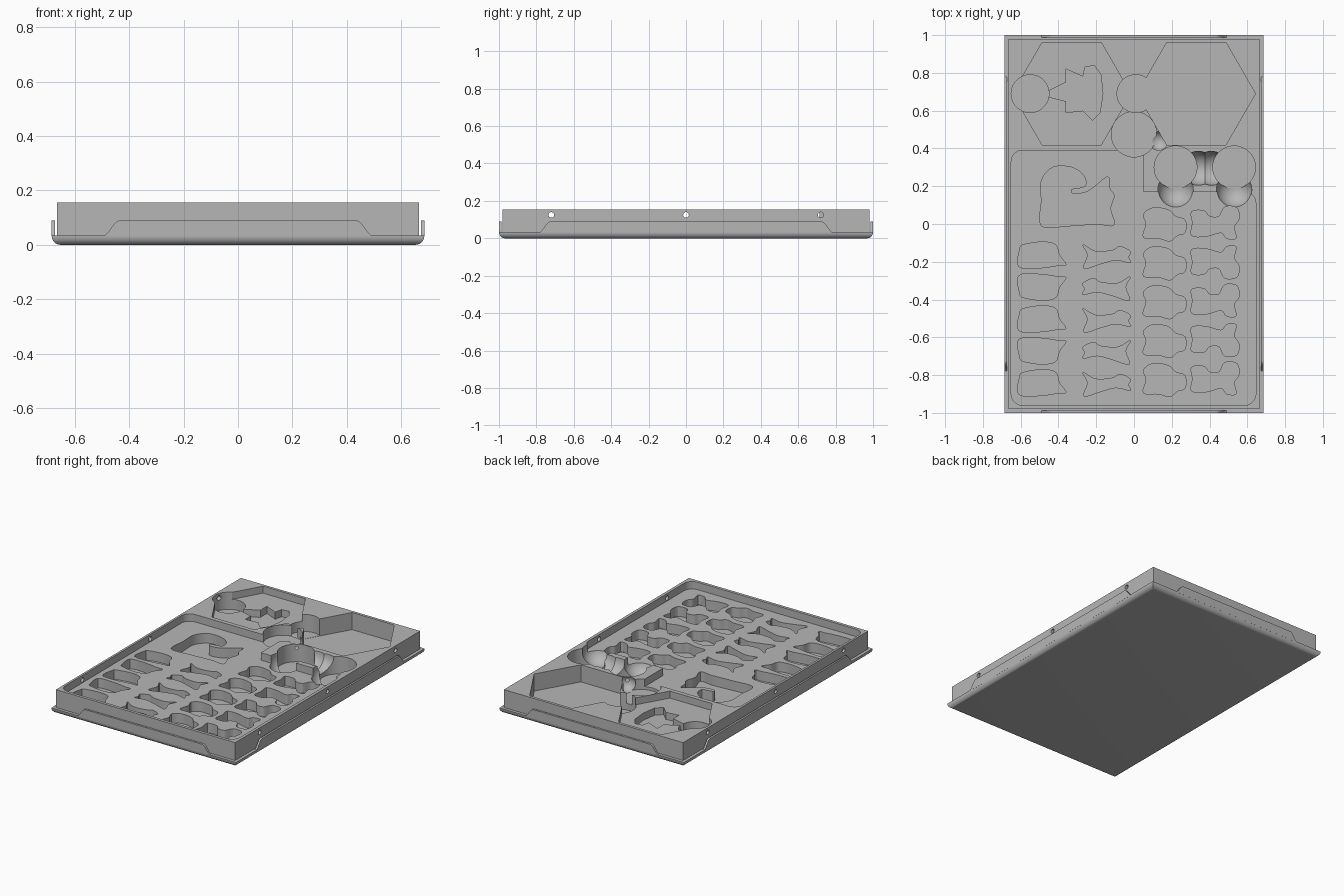
import bpy, bmesh, math
from mathutils import Vector

if "Cube" in bpy.data.objects:
    bpy.data.objects.remove(bpy.data.objects["Cube"])

grey = bpy.data.materials.new("plain grey")
grey.use_nodes = True
grey.diffuse_color = (0.47, 0.47, 0.47, 1)
grey.node_tree.nodes["Principled BSDF"].inputs["Base Color"].default_value = (0.47, 0.47, 0.47, 1)

TOP, HX, HY = 0.155, 0.665, 0.98
FLOOR, DEEP = 0.105, 0.04


def make(name, bm):
    bmesh.ops.recalc_face_normals(bm, faces=bm.faces)
    mesh = bpy.data.meshes.new(name)
    bm.to_mesh(mesh)
    bm.free()
    mesh.materials.append(grey)
    ob = bpy.data.objects.new(name, mesh)
    bpy.context.collection.objects.link(ob)
    return ob


def box(name, hx, hy, z0, z1, round_bottom=0):
    bm = bmesh.new()
    bmesh.ops.create_cube(bm, size=1)
    for v in bm.verts:
        v.co = (v.co.x * 2 * hx, v.co.y * 2 * hy, z1 if v.co.z > 0 else z0)
    if round_bottom:
        low = [e for e in bm.edges if all(v.co.z < z0 + 0.001 for v in e.verts)]
        bmesh.ops.bevel(bm, geom=low, offset=round_bottom, segments=6, profile=0.5, affect='EDGES')
    return make(name, bm)


def prism(name, pts, z0, z1=0.3):
    bm = bmesh.new()
    face = bm.faces.new([bm.verts.new((x, y, z0)) for x, y in pts])
    ext = bmesh.ops.extrude_face_region(bm, geom=[face])
    for v in ext["geom"]:
        if isinstance(v, bmesh.types.BMVert):
            v.co.z = z1
    return make(name, bm)


def circle(x, y, r, n=48, turn=0.0):
    return [(x + r * math.cos(turn + math.tau * i / n), y + r * math.sin(turn + math.tau * i / n))
            for i in range(n)]


def rounded(corners):
    """Fillet each (x, y, radius) corner of a polygon."""
    out = []
    for i, (x, y, r) in enumerate(corners):
        p = Vector((x, y))
        if not r:
            out.append((x, y))
            continue
        a = p + (Vector(corners[i - 1][:2]) - p).normalized() * r
        b = p + (Vector(corners[(i + 1) % len(corners)][:2]) - p).normalized() * r
        centre = a + b - p
        for k in range(9):
            t = k / 8 * math.pi / 2
            out.append(tuple(centre + (a - centre) * math.cos(t) + (b - centre) * math.sin(t)))
    return out


def smooth(pts, n=4):
    """Closed soft curve through the points."""
    out, m = [], len(pts)
    for i in range(m):
        a, b, c, d = (Vector(pts[(i + k) % m]) for k in (-1, 0, 1, 2))
        for k in range(n):
            t = k / n
            out.append(tuple(b + (c - a) * (t / 2) + (2 * a - 5 * b + 4 * c - d) * (t * t / 2)
                             + (3 * b - a - 3 * c + d) * (t ** 3 / 2)))
    return out


def ball(x, y, z, r):
    bm = bmesh.new()
    bmesh.ops.create_uvsphere(bm, u_segments=40, v_segments=20, radius=r)
    bmesh.ops.translate(bm, verts=bm.verts, vec=(x, y, z))
    return make("ball_cutter", bm)


# Outer tray: base with rounded underside, and low walls with swept ends
box("tray_base", 0.685, 1.0, 0, 0.035, 0.033)


def tray_wall(name, half, end, along_x, side):
    ramp = [(half + 0.065 * (1 - k / 8), 0.03 + 0.06 * (k / 8) ** 2 * (3 - 2 * k / 8)) for k in range(9)]
    outline = ramp + [(-u, z) for u, z in reversed(ramp)]
    wall = prism(name, outline, end - 0.013, end)
    for v in wall.data.vertices:
        u, z, d = v.co
        v.co = (u, d * side, z) if along_x else (d * side, u, z)
    bm = bmesh.new()
    bm.from_mesh(wall.data)
    bmesh.ops.recalc_face_normals(bm, faces=bm.faces)
    bm.to_mesh(wall.data)
    bm.free()


for side, end_name, side_name in ((-1, "front", "right"), (1, "back", "left")):
    tray_wall("tray_wall_" + end_name, 0.435, 1.0, True, side)
    tray_wall("tray_wall_" + side_name, 0.725, 0.685, False, side)

# Insert block, to be hollowed
insert = box("insert", HX, HY, 0.02, TOP)
cutters = []


def pit(pts, z):
    cutters.append(prism("pit_cutter", pts, z))


# Large shallow recess, stepped around the raised corner block
pit(rounded([(-0.65, -0.96, 0.06), (0.645, -0.96, 0.06), (0.645, 0.17, 0.06),
             (0.05, 0.17, 0), (0.05, 0.39, 0), (-0.65, 0.39, 0.06)]), FLOOR)

# Hexagonal pits with finger circles
pit(circle(-0.33, 0.69, 0.313, 6), 0.108)
pit(circle(0.33, 0.69, 0.313, 6), DEEP)
pit(circle(0.01, 0.69, 0.1), DEEP + 0.001)
pit(circle(-0.55, 0.69, 0.1), DEEP)
pit(circle(0.0, 0.475, 0.12), 0.085)
cutters.append(ball(0.13, 0.44, 0.13, 0.055))

# Figure pit in the left hexagon
pit([(-0.46, 0.7), (-0.36, 0.75), (-0.36, 0.82), (-0.27, 0.78), (-0.26, 0.83), (-0.21, 0.84),
     (-0.175, 0.79), (-0.165, 0.69), (-0.18, 0.59), (-0.22, 0.55), (-0.27, 0.6), (-0.36, 0.59),
     (-0.36, 0.65), (-0.46, 0.675)], 0.06)

# Corner block: two round wells, two scooped finger holes, rounded bridge
for x in (0.22, 0.53):
    pit(circle(x, 0.3, 0.113), DEEP - 0.003)
    cutters.append(ball(x, 0.18, 0.13, 0.094))
    pit(circle(x, 0.18, 0.0938), 0.13)
for x in (0.34, 0.41):
    cutters.append(ball(x, 0.295, TOP, 0.09))

# Large figure pit
pit(smooth([(-0.49, -0.01), (-0.49, 0.12), (-0.49, 0.23), (-0.43, 0.3), (-0.33, 0.3), (-0.265, 0.255),
            (-0.26, 0.2), (-0.33, 0.185), (-0.32, 0.16), (-0.24, 0.175), (-0.14, 0.25), (-0.13, 0.19),
            (-0.105, 0.15), (-0.125, 0.08), (-0.105, -0.005), (-0.2, 0.0), (-0.35, -0.01)]), DEEP)

# Four columns of small figure pits: outline, centre x, first y, row step
slab = [(-0.125, -0.06), (-0.12, 0.03), (-0.1, 0.055), (0.0, 0.07), (0.07, 0.055), (0.09, 0.0),
        (0.125, -0.05), (0.08, -0.055), (-0.02, -0.068)]
bone = [(-0.125, 0.055), (-0.06, 0.02), (0.03, 0.025), (0.07, 0.045), (0.125, 0.02), (0.115, -0.01),
        (0.125, -0.04), (0.05, -0.025), (-0.03, -0.045), (-0.12, -0.07), (-0.1, 0.0)]
helm = [(-0.11, 0.05), (-0.06, 0.085), (0.02, 0.075), (0.06, 0.04), (0.11, 0.02), (0.11, -0.045),
        (0.07, -0.06), (0.03, -0.09), (-0.03, -0.075), (-0.11, -0.07), (-0.095, 0.0)]
post = [(-0.125, 0.06), (-0.06, 0.065), (-0.03, 0.035), (0.02, 0.035), (0.05, 0.085), (0.115, 0.08),
        (0.125, 0.02), (0.1, -0.02), (0.11, -0.08), (0.06, -0.08), (0.03, -0.05), (-0.05, -0.07),
        (-0.125, -0.065), (-0.12, 0.0)]
for outline, cx, top_y, step, spin in ((slab, -0.485, -0.165, 0.169, (1, -1)),
                                       (bone, -0.145, -0.165, 0.169, (-1, 1)),
                                       (helm, 0.16, 0.0, 0.206, (1, 1)),
                                       (post, 0.43, 0.005, 0.206, (1, -1))):
    for row in range(5):
        fx, fy = spin if row % 2 else (1, 1)
        pit(smooth([(cx + x * fx, top_y - row * step + y * fy) for x, y in outline]), DEEP)

# Round holes through the long sides
for side in (-1, 1):
    for y in (-0.72, 0, 0.72):
        hole = prism("hole_cutter", circle(0, 0, 0.015, 20), -0.03, 0.03)
        hole.rotation_euler.y = math.pi / 2
        hole.location = (side * 0.66, y, 0.125)
        cutters.append(hole)

bpy.context.view_layer.objects.active = insert
for cutter in cutters:
    mod = insert.modifiers.new("cut", 'BOOLEAN')
    mod.operation, mod.solver, mod.object = 'DIFFERENCE', 'EXACT', cutter
    bpy.ops.object.modifier_apply(modifier=mod.name)
for cutter in cutters:
    bpy.data.objects.remove(cutter)

# Smooth the curved surfaces, keep edges sharp
for ob in bpy.data.objects:
    ob.select_set(ob.type == 'MESH')
bpy.ops.object.shade_smooth_by_angle(angle=math.radians(30))
